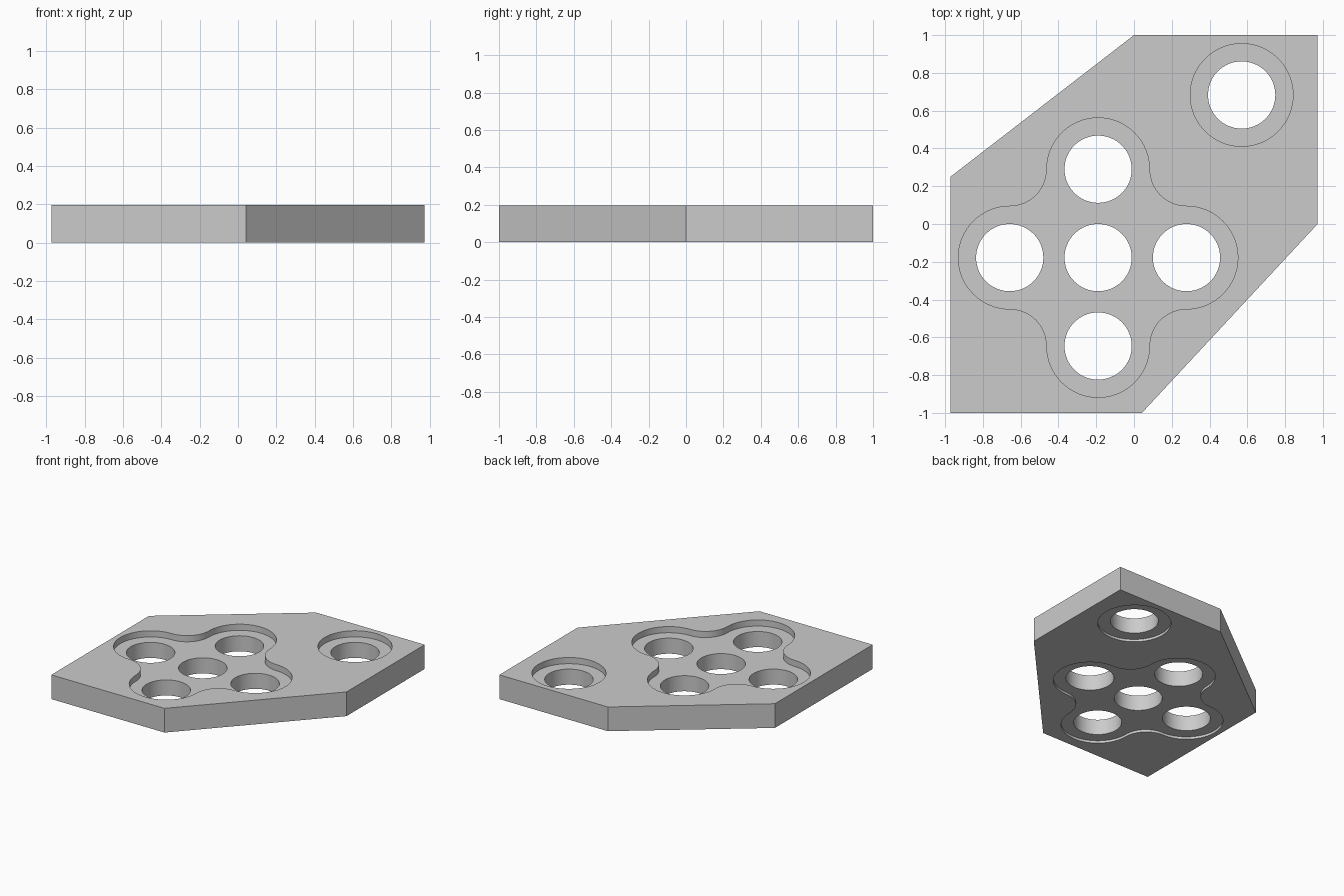
import bpy, bmesh
from math import cos, sin, pi, radians

cube = bpy.data.objects.get("Cube")
if cube:
    bpy.data.objects.remove(cube)

THICK, FLOOR_TOP, FLOOR_BOTTOM = 0.196, 0.146, 0.02
HOLE_R, RECESS_R, PITCH = 0.178, 0.272, 0.468
CROSS = (-0.19, -0.178)
SINGLE = (0.57, 0.683)
OUTLINE = [(-0.972, -1), (0.042, -1), (0.972, 0), (0.972, 1), (0, 1), (-0.972, 0.25)]


def arc(centre, radius, start, end, steps):
    """Points along an arc, leaving out its last point."""
    angles = [start + (end - start) * i / steps for i in range(steps)]
    return [(centre[0] + radius * cos(a), centre[1] + radius * sin(a)) for a in angles]


def circle(centre, radius):
    return arc(centre, radius, 0, 2 * pi, 64)


def cross_outline():
    """Four round lobes joined by quarter-circle fillets."""
    points = []
    for k in range(4):
        a = k * pi / 2
        lobe = (CROSS[0] + PITCH * cos(a), CROSS[1] + PITCH * sin(a))
        corner = (lobe[0] - PITCH * sin(a), lobe[1] + PITCH * cos(a))
        points += arc(lobe, RECESS_R, a - pi / 2, a + pi / 2, 32)
        points += arc(corner, PITCH - RECESS_R, a + 1.5 * pi, a + pi, 16)
    return points


bm = bmesh.new()


def ring(points, z):
    verts = [bm.verts.new((x, y, z)) for x, y in points]
    return [bm.edges.new((v, verts[i - 1])) for i, v in enumerate(verts)], verts


def wall(points, low, high):
    """Vertical wall between two heights; returns its bottom and top edges."""
    (e0, v0), (e1, v1) = ring(points, low), ring(points, high)
    for i in range(len(points)):
        bm.faces.new((v0[i - 1], v0[i], v1[i], v1[i - 1]))
    return e0, e1


def flat(*loops):
    """Level face bounded by an outer loop and any inner holes."""
    bmesh.ops.triangle_fill(bm, edges=[e for loop in loops for e in loop],
                            use_beauty=True, normal=(0, 0, 1))


# Outer sides
side_low, side_high = wall(OUTLINE, 0, THICK)

# Recesses on both faces, with their through holes
cross_holes = [CROSS] + [(CROSS[0] + PITCH * dx, CROSS[1] + PITCH * dy)
                         for dx, dy in ((1, 0), (0, 1), (-1, 0), (0, -1))]
rims_low, rims_high = [], []
for shape, centres in ((cross_outline(), cross_holes),
                       (circle(SINGLE, RECESS_R), [SINGLE])):
    rim_low, floor_low = wall(shape, 0, FLOOR_BOTTOM)
    floor_high, rim_high = wall(shape, FLOOR_TOP, THICK)
    bores = [wall(circle(c, HOLE_R), FLOOR_BOTTOM, FLOOR_TOP) for c in centres]
    flat(floor_low, *[b[0] for b in bores])
    flat(floor_high, *[b[1] for b in bores])
    rims_low.append(rim_low)
    rims_high.append(rim_high)

# Top and bottom faces
flat(side_low, *rims_low)
flat(side_high, *rims_high)
bmesh.ops.recalc_face_normals(bm, faces=bm.faces)

mesh = bpy.data.meshes.new("mounting_plate")
bm.to_mesh(mesh)
bm.free()
plate = bpy.data.objects.new("mounting_plate", mesh)
bpy.context.collection.objects.link(plate)

# Plain grey
grey = bpy.data.materials.new("plain_grey")
grey.use_nodes = True
colour = (0.6, 0.6, 0.6, 1)
grey.diffuse_color = colour
grey.node_tree.nodes["Principled BSDF"].inputs["Base Color"].default_value = colour
mesh.materials.append(grey)

# Smooth bores, sharp rims
bpy.ops.object.select_all(action='DESELECT')
plate.select_set(True)
bpy.context.view_layer.objects.active = plate
bpy.ops.object.shade_smooth_by_angle(angle=radians(30))
